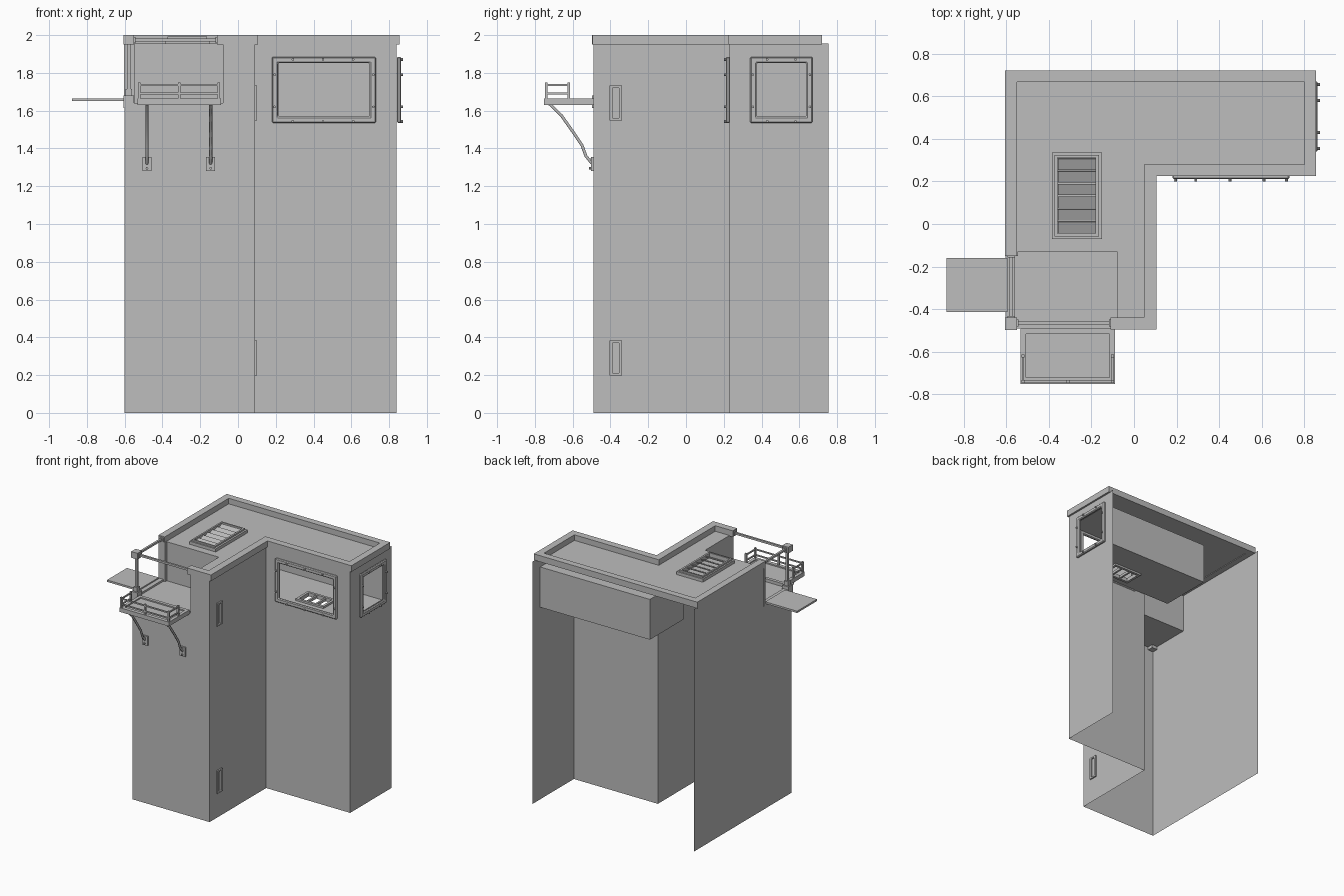
import bpy, bmesh, math
from mathutils import Vector

cube = bpy.data.objects.get("Cube")
if cube:
    bpy.data.objects.remove(cube)

grey = bpy.data.materials.new("plain_grey")
grey.use_nodes = True
grey.diffuse_color = (0.51, 0.51, 0.51, 1)
grey.node_tree.nodes["Principled BSDF"].inputs["Base Color"].default_value = grey.diffuse_color


def finish(name, bm):
    mesh = bpy.data.meshes.new(name)
    bm.to_mesh(mesh)
    bm.free()
    mesh.materials.append(grey)
    ob = bpy.data.objects.new(name, mesh)
    bpy.context.scene.collection.objects.link(ob)
    return ob


def box(name, x, y, z, tilt=0):
    """Box from three (low, high) ranges, optionally tilted about x."""
    bm = bmesh.new()
    bmesh.ops.create_cube(bm, size=1)
    for v in bm.verts:
        v.co = Vector(v.co[i] * (r[1] - r[0]) for i, r in enumerate((x, y, z)))
        if tilt:
            c, s = math.cos(tilt), math.sin(tilt)
            v.co.yz = c * v.co.y - s * v.co.z, s * v.co.y + c * v.co.z
        v.co += Vector(sum(r) / 2 for r in (x, y, z))
    return finish(name, bm)


def place(axis, at, u, w):
    return {"x": (at, u, w), "y": (u, at, w), "z": (u, w, at)}[axis]


def panel(name, axis, at, u, w, hole=None, thick=0):
    """Flat rectangle across an axis, with an optional rectangular hole."""
    bm = bmesh.new()

    def loop(a, b):
        return [bm.verts.new(place(axis, at, p, q)) for p, q in
                ((a[0], b[0]), (a[1], b[0]), (a[1], b[1]), (a[0], b[1]))]
    outer = loop(u, w)
    if hole:
        inner = loop(*hole)
        for i in range(4):
            j = (i + 1) % 4
            bm.faces.new((outer[i], outer[j], inner[j], inner[i]))
    else:
        bm.faces.new(outer)
    ob = finish(name, bm)
    if thick:
        mod = ob.modifiers.new("thickness", "SOLIDIFY")
        mod.thickness, mod.offset = thick, 0
    return ob


def sheet(name, points):
    bm = bmesh.new()
    bm.faces.new([bm.verts.new(p) for p in points])
    return finish(name, bm)


def bolt(name, axis, at, u, w, radius=0.007, depth=0.016):
    bm = bmesh.new()
    bmesh.ops.create_cone(bm, cap_ends=True, segments=8, radius1=radius,
                          radius2=radius, depth=depth)
    turn = {"x": (0, 1, 0), "y": (1, 0, 0), "z": (0, 0, 1)}[axis]
    ob = finish(name, bm)
    ob.rotation_euler = [math.pi / 2 * t for t in turn] if axis != "z" else (0, 0, 0)
    ob.location = place(axis, at, u, w)


# Main extents
L, R, MID = -0.6, 0.84, 0.09
FRONT, STEP, BACK = -0.49, 0.23, 0.755
TOP, FLOOR = 1.955, 1.64
RX, RY = -0.08, -0.13      # terrace corner inside the building

# Walls, open at the back
sheet("front_wall", [(L, FRONT, 0), (MID, FRONT, 0), (MID, FRONT, TOP),
                     (RX, FRONT, TOP), (RX, FRONT, FLOOR), (L, FRONT, FLOOR)])
sheet("side_wall", [(L, FRONT, 0), (L, FRONT, FLOOR), (L, RY, FLOOR),
                    (L, RY, TOP), (L, BACK, TOP), (L, BACK, 0)])
panel("inner_corner_wall", "x", MID, (FRONT, STEP), (0, TOP))
panel("wing_front_wall", "y", STEP, (MID, R), (0, TOP), ((0.215, 0.695), (1.565, 1.855)))
panel("wing_end_wall", "x", R, (STEP, BACK), (0, TOP), ((0.37, 0.64), (1.565, 1.855)))

# Roof and terrace recess
sheet("roof", [(RX, FRONT, TOP), (MID, FRONT, TOP), (MID, STEP, TOP), (R, STEP, TOP),
               (R, 0.72, TOP), (L, 0.72, TOP), (L, RY, TOP), (RX, RY, TOP)])
panel("terrace_floor", "z", FLOOR, (L, RX), (FRONT, RY))
panel("terrace_back_wall", "y", RY, (L, RX), (FLOOR, TOP))
panel("terrace_side_wall", "x", RX, (FRONT, RY), (FLOOR, TOP))

# Parapet
cap = (1.95, 2.0)
for x, y in (((-0.605, -0.55), (-0.15, 0.72)), ((-0.55, 0.855), (0.667, 0.72)),
             ((0.8, 0.855), (0.225, 0.667)), ((0.047, 0.8), (0.225, 0.28)),
             ((0.047, 0.105), (-0.495, 0.225)), ((-0.11, 0.047), (-0.495, -0.44))):
    box("parapet", x, y, cap)

# Room behind the windows, with a hatch in its floor
rx, ry, rz = (-0.14, R), (STEP, 0.66), (1.55, 1.875)
hatch = ((0.33, 0.54), (0.31, 0.43))
panel("room_floor", "z", rz[0], rx, ry, hatch)
panel("room_ceiling", "z", rz[1], rx, ry)
panel("room_back", "y", ry[1], rx, rz)
panel("room_far_end", "x", rx[0], ry, rz)
panel("room_front", "y", ry[0], (rx[0], MID), rz)
panel("hatch_frame", "z", rz[0], (0.31, 0.56), (0.29, 0.45), hatch, 0.03)
for x in (0.39, 0.47):
    box("hatch_bar", (x, x + 0.015), hatch[1], (1.54, 1.56))


# Window frames with bolts
def window(axis, at, u, bolts_u):
    w, b = (1.535, 1.885), 0.033
    frame = panel("window_frame", axis, at, u, w, ((u[0] + b, u[1] - b), (w[0] + b, w[1] - b)), 0.022)
    bev = frame.modifiers.new("soft_edges", "BEVEL")
    bev.width, bev.segments = 0.006, 1
    out = at + (0.014 if axis == "x" else -0.014)
    for p in bolts_u:
        for q in (w[0] + 0.008, w[1] - 0.014):
            bolt("window_bolt", axis, out, p, q)
    for p in (u[0] + 0.014, u[1] - 0.014):
        for q in (1.62, 1.79):
            bolt("window_bolt", axis, out, p, q)


window("y", STEP - 0.008, (0.18, 0.73), (0.29, 0.45, 0.61))
window("x", R + 0.012, (0.34, 0.67), (0.43, 0.58))

# Narrow slot plates on the inner corner wall
for z in (0.21, 1.56):
    panel("slot_plate", "x", MID + 0.005, (-0.405, -0.338), (z - 0.012, z + 0.172),
          ((-0.388, -0.355), (z, z + 0.16)), 0.012)

# Roof vent
panel("vent_base", "z", 1.965, (-0.385, -0.15), (-0.07, 0.335), ((-0.36, -0.18), (-0.045, 0.312)), 0.03)
panel("vent_rim", "z", 1.985, (-0.373, -0.165), (-0.058, 0.324), ((-0.36, -0.18), (-0.045, 0.312)), 0.014)
for i in range(6):
    y = -0.015 + i * 0.059
    box("vent_slat", (-0.358, -0.182), (y - 0.028, y + 0.028), (1.968, 1.973), math.radians(22))

# Terrace corner post, beams and sill
box("post_foot", (-0.605, -0.55), (-0.497, -0.44), (1.615, 1.68))
box("post_collar", (-0.595, -0.56), (-0.485, -0.45), (1.68, 1.715))
box("post", (-0.587, -0.567), (-0.478, -0.458), (1.715, 1.955))
box("post_cap", (-0.605, -0.55), (-0.497, -0.44), cap)
box("rear_pilaster", (-0.604, -0.545), (-0.15, RY), (FLOOR, TOP))
box("side_beam", (-0.585, -0.569), (-0.44, -0.15), (1.966, 1.982))
box("front_beam", (-0.55, -0.11), (-0.473, -0.457), (1.966, 1.982))
for x in (-0.55, -0.118):
    box("beam_flange", (x, x + 0.008), (-0.482, -0.448), (1.957, 1.991))
for y in (-0.44, -0.158):
    box("beam_flange", (-0.594, -0.56), (y, y + 0.008), (1.957, 1.991))
box("side_sill", (-0.604, -0.56), (-0.44, -0.15), (FLOOR, 1.655))
box("side_plank", (-0.88, -0.595), (-0.413, -0.16), (1.65, 1.665))

# Balcony platform
bx, by = (-0.533, -0.09), (-0.752, FRONT)
panel("balcony_frame", "z", 1.648, bx, by, ((-0.507, -0.116), (-0.722, -0.516)), 0.034)
panel("balcony_deck", "z", 1.648, (-0.51, -0.113), (-0.725, -0.513), thick=0.014)

# Balcony railing
for x in (-0.522, -0.311, -0.101):
    box("rail_post", (x - 0.007, x + 0.007), (-0.747, -0.733), (1.66, 1.748))
for x in (-0.522, -0.101):
    box("rail_post", (x - 0.007, x + 0.007), (-0.627, -0.613), (1.66, 1.748))
for z in (1.69, 1.735):
    box("front_rail", (-0.522, -0.101), (-0.745, -0.735), (z - 0.005, z + 0.005))
    for x in (-0.522, -0.101):
        box("side_rail", (x - 0.005, x + 0.005), (-0.74, -0.615), (z - 0.005, z + 0.005))

# Curved braces under the balcony, with wall plates
for x in (-0.482, -0.145):
    box("brace_plate", (x - 0.024, x + 0.024), (-0.502, FRONT), (1.28, 1.355))
    for z in (1.295, 1.34):
        bolt("plate_bolt", "y", -0.505, x, z)
    curve = bpy.data.curves.new("balcony_brace", "CURVE")
    curve.dimensions = "3D"
    curve.bevel_depth, curve.bevel_resolution = 0.009, 1
    path = [(-0.722, 1.635), (-0.66, 1.575), (-0.6, 1.49), (-0.55, 1.415), (-0.53, 1.36), (-0.497, 1.32)]
    line = curve.splines.new("POLY")
    line.points.add(len(path) - 1)
    for point, (y, z) in zip(line.points, path):
        point.co = (x, y, z, 1)
    curve.materials.append(grey)
    bpy.context.scene.collection.objects.link(bpy.data.objects.new("balcony_brace", curve))
